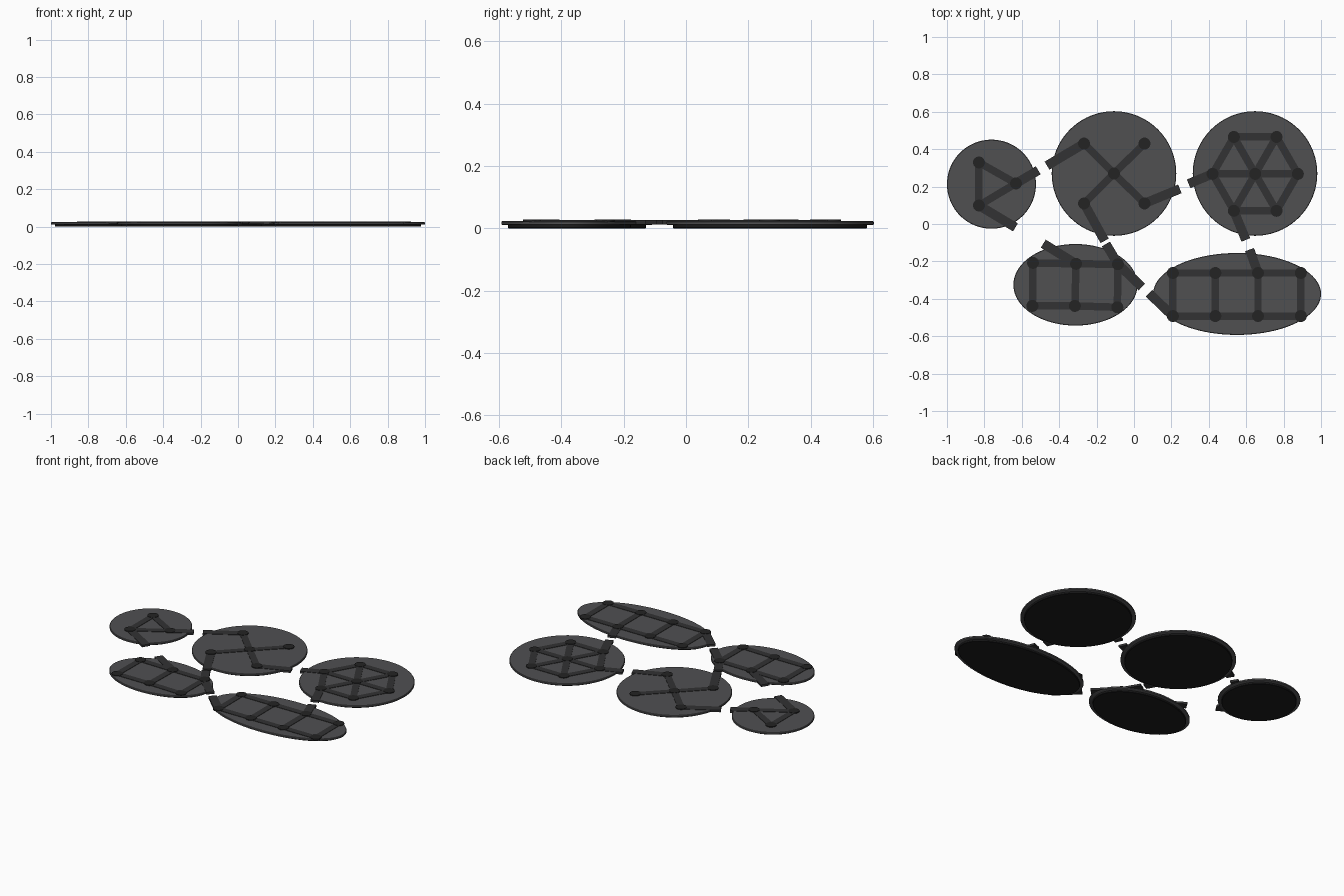
import bpy, bmesh, math
from mathutils import Vector

if "Cube" in bpy.data.objects:
    bpy.data.objects.remove(bpy.data.objects["Cube"])


def material(name, v):
    m = bpy.data.materials.new(name)
    m.diffuse_color = (v, v, v * 1.04, 1)
    m.use_nodes = True
    m.node_tree.nodes["Principled BSDF"].inputs["Base Color"].default_value = m.diffuse_color
    return m


PLATE = material("plate_grey", 0.08)
BASE = material("base_black", 0.012)
BAR = material("bar_dark", 0.032)
NODE = material("node_dark", 0.017)


def finish(name, bm, mat, smooth=True):
    bmesh.ops.recalc_face_normals(bm, faces=bm.faces)
    me = bpy.data.meshes.new(name)
    bm.to_mesh(me)
    bm.free()
    me.materials.append(mat)
    ob = bpy.data.objects.new(name, me)
    bpy.context.collection.objects.link(ob)
    if smooth:
        bpy.ops.object.select_all(action='DESELECT')
        ob.select_set(True)
        bpy.context.view_layer.objects.active = ob
        bpy.ops.object.shade_smooth_by_angle(angle=math.radians(35))


def lathe(bm, cx, cy, rx, ry, profile, n):
    """Closed elliptical solid from (radius offset, z) pairs, bottom to top."""
    rings = []
    for d, z in profile:
        rings.append([bm.verts.new((cx + (rx + d) * math.cos(2 * math.pi * i / n),
                                    cy + (ry + d) * math.sin(2 * math.pi * i / n), z))
                      for i in range(n)])
    for a, b in zip(rings, rings[1:]):
        for i in range(n):
            j = (i + 1) % n
            bm.faces.new((a[i], a[j], b[j], b[i]))
    bm.faces.new(rings[0][::-1])
    bm.faces.new(rings[-1])


def bar(bm, p, q, w=0.048, z0=0.013, z1=0.0265):
    p, q = Vector(p), Vector(q)
    d = (q - p).normalized()
    s = Vector((-d.y, d.x)) * w / 2
    lo, hi = [[bm.verts.new((c.x, c.y, z)) for c in (p - s, q - s, q + s, p + s)]
              for z in (z0, z1)]
    bm.faces.new(lo[::-1])
    bm.faces.new(hi)
    for i in range(4):
        j = (i + 1) % 4
        bm.faces.new((lo[i], lo[j], hi[j], hi[i]))


def ladder(n):
    """Edges of a two-row ladder: nodes 0..n-1 on top, n..2n-1 below."""
    rails = [(r + i, r + i + 1) for r in (0, n) for i in range(n - 1)]
    return rails + [(i, i + n) for i in range(n)]


hexagon = [(0.648 + 0.228 * math.cos(math.radians(60 * i)),
            0.268 + 0.228 * math.sin(math.radians(60 * i))) for i in range(6)]

# name, centre, radii, nodes, linking edges, stubs (node, outer end)
tiles = [
    ("triangle", (-0.762, 0.213), (0.238, 0.238),
     [(-0.829, 0.329), (-0.631, 0.217), (-0.829, 0.099)],
     [(0, 1), (1, 2), (2, 0)],
     [(1, (-0.512, 0.287)), (2, (-0.634, -0.018))]),
    ("star", (-0.107, 0.27), (0.333, 0.333),
     [(-0.107, 0.27), (-0.267, 0.43), (0.056, 0.43), (-0.267, 0.11), (0.056, 0.11)],
     [(0, i) for i in range(1, 5)],
     [(1, (-0.465, 0.312)), (4, (0.245, 0.188)), (3, (-0.157, -0.09))]),
    ("hexagon", (0.647, 0.27), (0.333, 0.333),
     hexagon + [(0.648, 0.268)],
     [(i, (i + 1) % 6) for i in range(6)] + [(i, 6) for i in range(6)],
     [(3, (0.292, 0.215)), (4, (0.598, -0.085))]),
    ("short_ladder", (-0.313, -0.325), (0.332, 0.218),
     [(-0.54, -0.208), (-0.31, -0.213), (-0.086, -0.215),
      (-0.543, -0.438), (-0.316, -0.438), (-0.089, -0.445)],
     ladder(3),
     [(1, (-0.485, -0.105)), (2, (-0.15, -0.107)), (2, (0.042, -0.337))]),
    ("long_ladder", (0.551, -0.374), (0.449, 0.219),
     [(x, y) for y in (-0.262, -0.492) for x in (0.208, 0.435, 0.663, 0.892)],
     ladder(4),
     [(2, (0.618, -0.137)), (4, (0.08, -0.37))]),
]

for name, c, r, nodes, edges, stubs in tiles:
    # overhanging plate with a softened rim
    bm = bmesh.new()
    lathe(bm, *c, *r, [(-0.003, 0.011), (0, 0.013), (0, 0.021), (-0.003, 0.024)], 96)
    finish(name + "_plate", bm, PLATE)
    # inset foot underneath
    bm = bmesh.new()
    lathe(bm, *c, *r, [(-0.024, 0), (-0.022, 0.002), (-0.022, 0.012)], 96)
    finish(name + "_foot", bm, BASE)
    # linking bars and stubs past the rim
    bm = bmesh.new()
    for a, b in edges:
        bar(bm, nodes[a], nodes[b], 0.04)
    for a, end in stubs:
        bar(bm, nodes[a], end, 0.05, z1=0.0262)
    finish(name + "_bars", bm, BAR, smooth=False)
    # round pegs
    bm = bmesh.new()
    for p in nodes:
        lathe(bm, *p, 0.032, 0.032, [(0, 0.02), (0, 0.0285)], 32)
    finish(name + "_pegs", bm, NODE)
